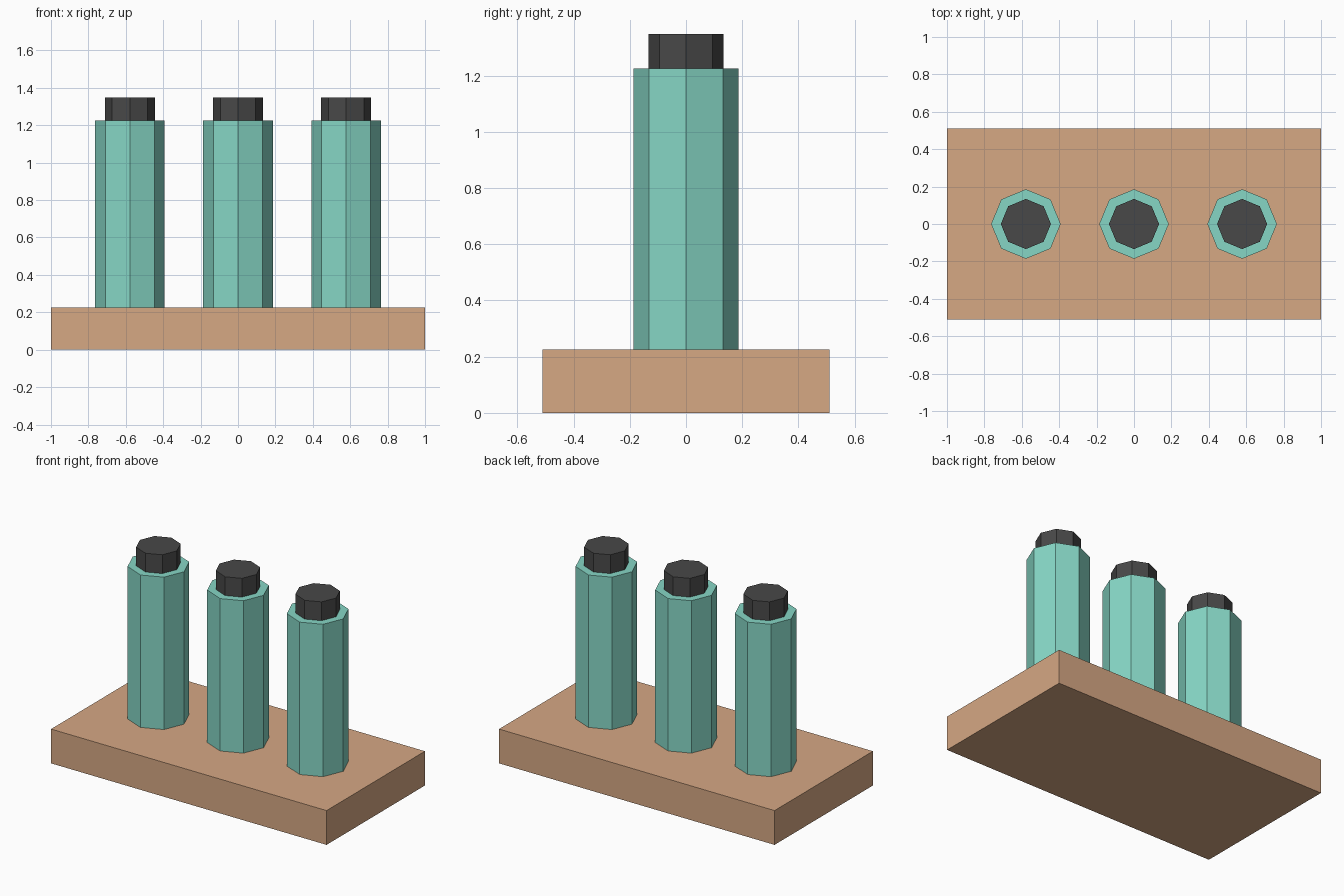
import bpy

if "Cube" in bpy.data.objects:
    bpy.data.objects.remove(bpy.data.objects["Cube"])


def material(name, rgb):
    # sRGB 0-255 to linear
    lin = [((c / 255 + 0.055) / 1.055) ** 2.4 for c in rgb]
    mat = bpy.data.materials.new(name)
    mat.diffuse_color = (*lin, 1)
    mat.use_nodes = True
    mat.node_tree.nodes["Principled BSDF"].inputs["Base Color"].default_value = mat.diffuse_color
    return mat


TAN = material("tan", (214, 168, 132))
TEAL = material("teal", (134, 214, 197))
CHARCOAL = material("charcoal", (72, 72, 72))


def finish(name, mat):
    obj = bpy.context.object
    obj.name = name
    obj.data.materials.append(mat)
    return obj


def octagon(name, x, radius, z0, z1, mat):
    # Eight-sided prism with corners on the x and y axes
    bpy.ops.mesh.primitive_cylinder_add(
        vertices=8, radius=radius, depth=z1 - z0, location=(x, 0, (z0 + z1) / 2))
    return finish(name, mat)


BASE_TOP, TUBE_TOP, CAP_TOP = 0.225, 1.225, 1.348

# Base slab
bpy.ops.mesh.primitive_cube_add(size=1, location=(0, 0, BASE_TOP / 2))
bpy.context.object.scale = (2, 1.02, BASE_TOP)
bpy.ops.object.transform_apply(location=False, rotation=False, scale=True)
finish("base", TAN)

# Three tubes with caps
for side, x in (("left", -0.578), ("middle", 0), ("right", 0.578)):
    octagon(side + "_tube", x, 0.186, BASE_TOP, TUBE_TOP, TEAL)
    octagon(side + "_cap", x, 0.134, TUBE_TOP, CAP_TOP, CHARCOAL)
